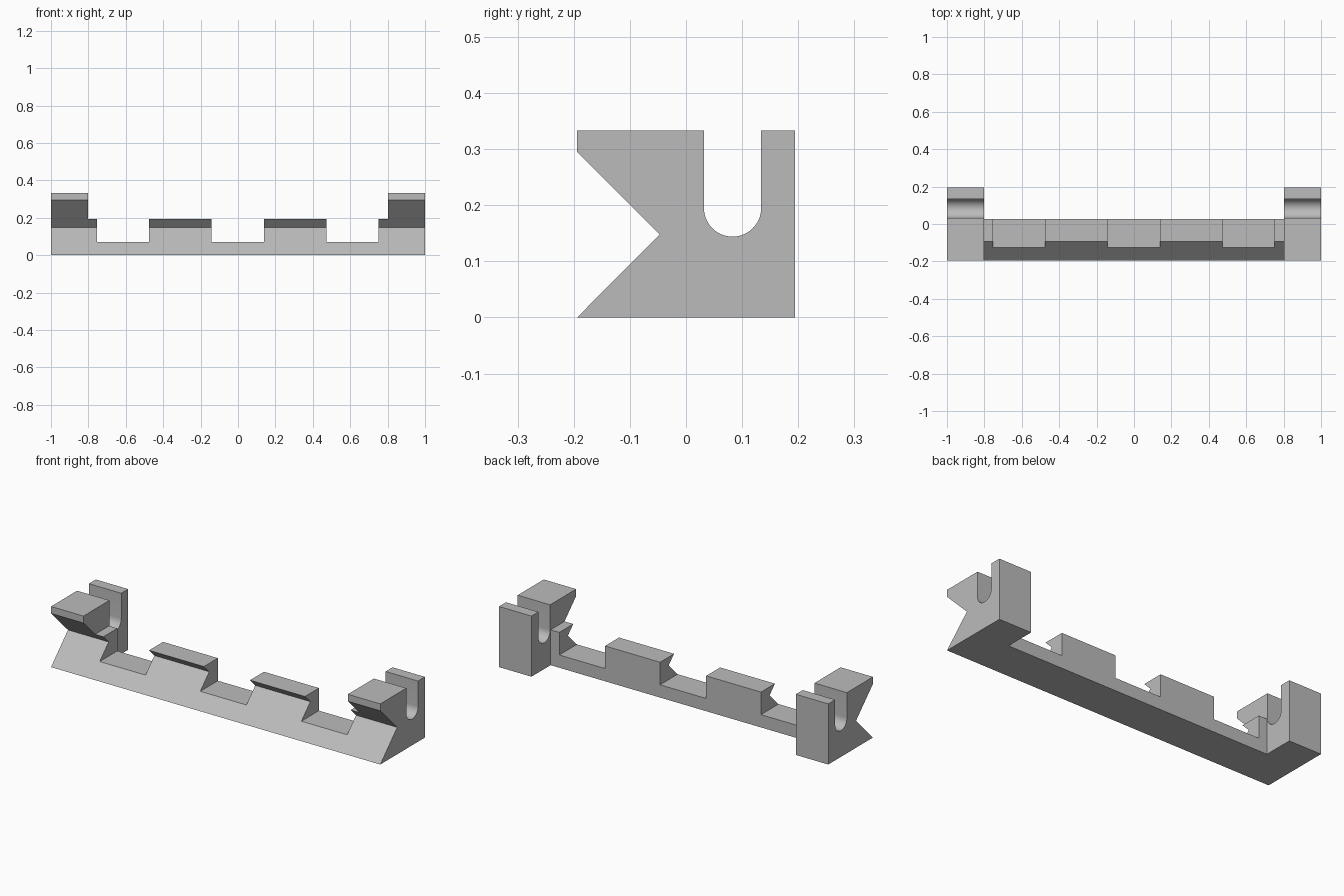
import bpy, bmesh, math

if "Cube" in bpy.data.objects:
    bpy.data.objects.remove(bpy.data.objects["Cube"])

END_X = 0.803      # inner face of the end blocks
RAIL_BACK = 0.028
RAIL_TOP = 0.194
NOTCH_FLOOR = 0.07

gray = bpy.data.materials.new("plain gray")
gray.diffuse_color = (0.5, 0.5, 0.5, 1)
gray.use_nodes = True
gray.node_tree.nodes["Principled BSDF"].inputs["Base Color"].default_value = gray.diffuse_color


def make_object(name, bm):
    bmesh.ops.recalc_face_normals(bm, faces=bm.faces)
    mesh = bpy.data.meshes.new(name)
    bm.to_mesh(mesh)
    bm.free()
    obj = bpy.data.objects.new(name, mesh)
    bpy.context.collection.objects.link(obj)
    return obj


def extrude_profile(name, points, x0, x1):
    bm = bmesh.new()
    face = bm.faces.new([bm.verts.new((x0, y, z)) for y, z in points])
    out = bmesh.ops.extrude_face_region(bm, geom=[face])
    verts = [v for v in out["geom"] if isinstance(v, bmesh.types.BMVert)]
    bmesh.ops.translate(bm, verts=verts, vec=(x1 - x0, 0, 0))
    return make_object(name, bm)


def cut_box(target, x0, x1, y0, y1, z0, z1):
    box = extrude_profile("cutter", [(y0, z0), (y1, z0), (y1, z1), (y0, z1)], x0, x1)
    box.hide_render = True
    mod = target.modifiers.new("cut", "BOOLEAN")
    mod.operation, mod.solver, mod.object = "DIFFERENCE", "EXACT", box
    bpy.context.view_layer.objects.active = target
    bpy.ops.object.modifier_apply(modifier=mod.name)
    bpy.data.objects.remove(box)


# Full-length section: V groove in front, round-bottomed slot on top
arc = [(0.083 + 0.051 * math.cos(a), 0.195 + 0.051 * math.sin(a))
       for a in (-math.pi * i / 24 for i in range(25))]
profile = ([(-0.194, 0), (0.194, 0), (0.194, 0.333), (0.134, 0.333)] + arc
           + [(0.032, 0.333), (-0.194, 0.333), (-0.194, 0.295), (-0.047, 0.148)])
bracket = extrude_profile("notched_bracket", profile, -1, 1)
bracket.data.materials.append(gray)

# Lower and narrow the rail between the end blocks
cut_box(bracket, -END_X, END_X, -0.5, 0.5, RAIL_TOP, 0.6)
cut_box(bracket, -END_X, END_X, RAIL_BACK, 0.5, -0.2, 0.5)

# Three notches in the rail
for x0, x1 in ((-0.753, -0.475), (-0.142, 0.138), (0.472, 0.75)):
    cut_box(bracket, x0, x1, -0.5, 0.5, NOTCH_FLOOR, 0.6)

# Smooth the slot bottoms, keep all other edges sharp
bpy.ops.object.select_all(action="DESELECT")
bracket.select_set(True)
bpy.context.view_layer.objects.active = bracket
bpy.ops.object.shade_smooth_by_angle(angle=math.radians(30))
